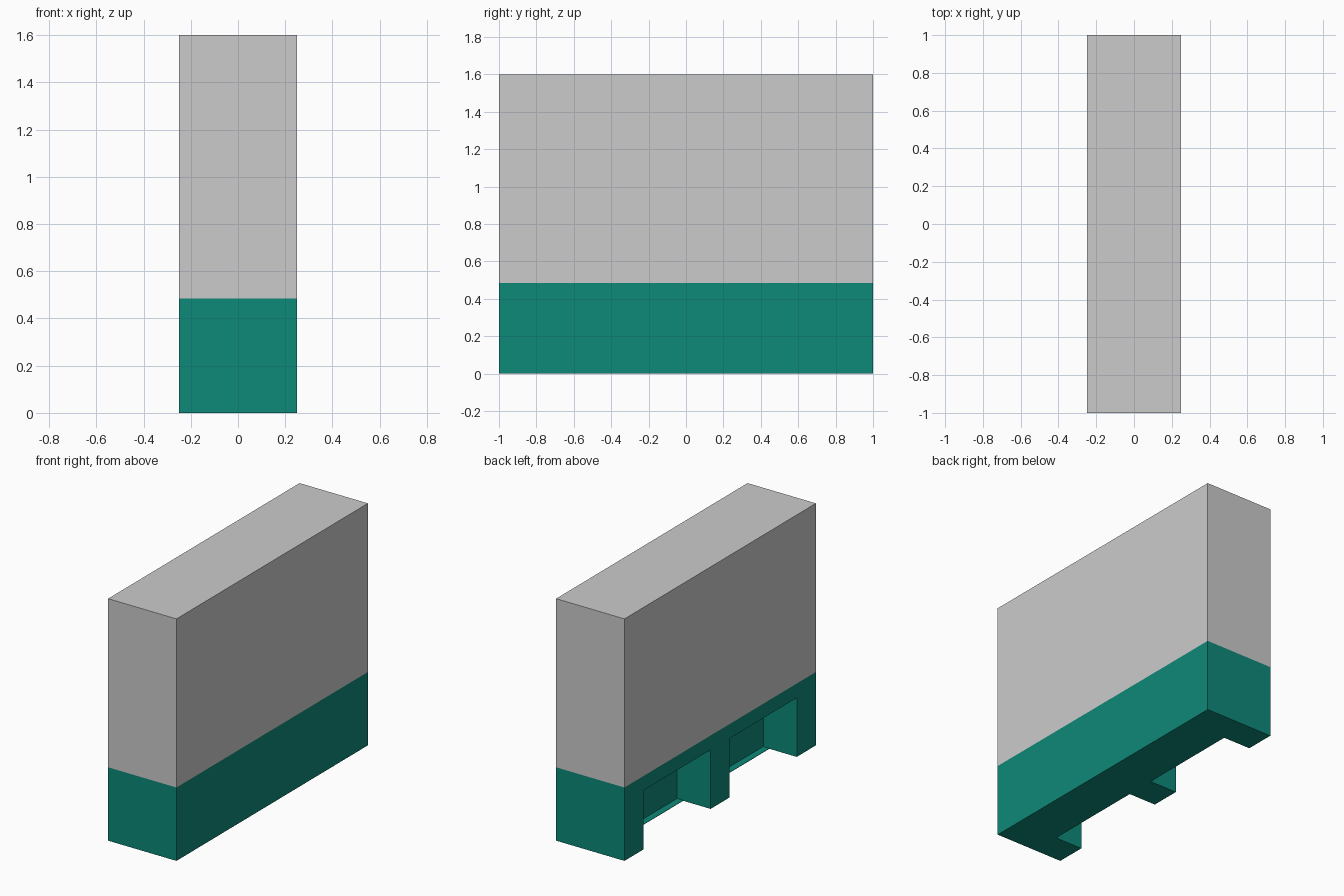
import bpy, bmesh

if "Cube" in bpy.data.objects:
    bpy.data.objects.remove(bpy.data.objects["Cube"])


def prism(name, profile, y0, y1):
    """Extrude an x/z profile along y."""
    bm = bmesh.new()
    face = bm.faces.new([bm.verts.new((x, y0, z)) for x, z in profile])
    out = bmesh.ops.extrude_face_region(bm, geom=[face])
    verts = [v for v in out["geom"] if isinstance(v, bmesh.types.BMVert)]
    bmesh.ops.translate(bm, verts=verts, vec=(0, y1 - y0, 0))
    bmesh.ops.recalc_face_normals(bm, faces=bm.faces)
    mesh = bpy.data.meshes.new(name)
    bm.to_mesh(mesh)
    bm.free()
    obj = bpy.data.objects.new(name, mesh)
    bpy.context.collection.objects.link(obj)
    return obj


def rect(z0, z1):
    return [(-0.25, z0), (0.25, z0), (0.25, z1), (-0.25, z1)]


SPLIT = 0.485

# Grey upper block
prism("upper_block", rect(SPLIT, 1.6), -1, 1)

# Green base
base = prism("base", rect(0, SPLIT), -1, 1)
green = bpy.data.materials.new("green")
green.diffuse_color = (0.004, 0.25, 0.19, 1)
green.use_nodes = True
green.node_tree.nodes["Principled BSDF"].inputs["Base Color"].default_value = green.diffuse_color
base.data.materials.append(green)

# Two fork pockets in the left side, each with a thin lip along the floor
pocket = [(-0.35, -0.1), (-0.05, -0.1), (-0.05, 0.003), (-0.005, 0.003),
          (-0.005, 0.39), (-0.35, 0.39)]
bpy.context.view_layer.objects.active = base
for y0, y1 in ((-0.8, -0.1), (0.1, 0.8)):
    cutter = prism("pocket_cutter", pocket, y0, y1)
    cutter.hide_render = True
    mod = base.modifiers.new("pocket", "BOOLEAN")
    mod.operation = "DIFFERENCE"
    mod.solver = "EXACT"
    mod.object = cutter
    bpy.ops.object.modifier_apply(modifier=mod.name)
    bpy.data.objects.remove(cutter)
